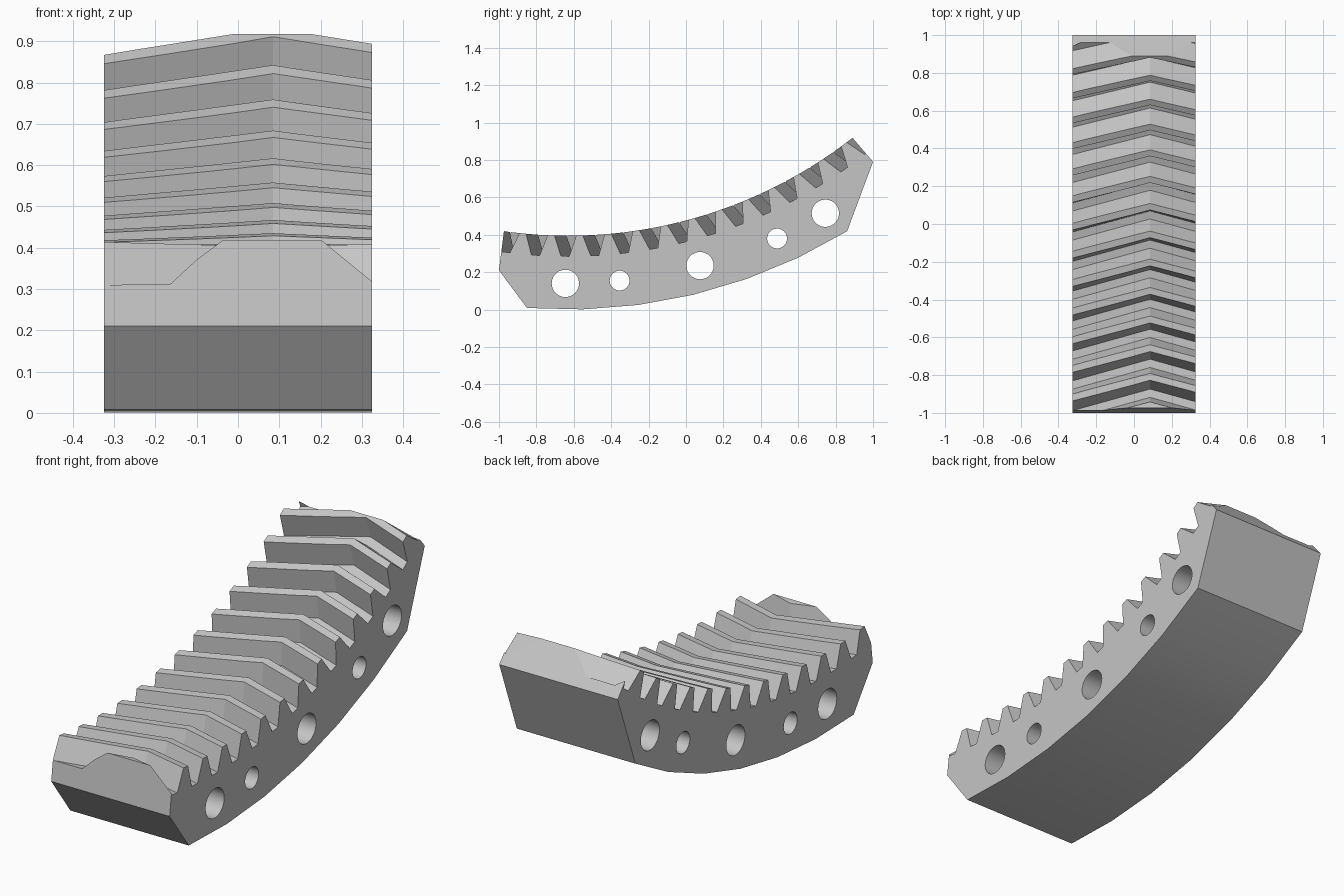
import bpy, bmesh, math

cube = bpy.data.objects.get("Cube")
if cube:
    bpy.data.objects.remove(cube, do_unlink=True)

# Ring geometry in the YZ plane
YC, ZC = -0.63, 2.865                          # ring axis
R_TIP, R_ROOT, R_OUTER = 2.47, 2.58, 2.865
HALF_W, APEX_X = 0.325, 0.085                  # half width, herringbone crest
PITCH, FIRST_TOOTH = 0.0615, 0.0505            # radians
HELIX = math.tan(math.radians(15)) / R_TIP     # twist per unit of width

grey = bpy.data.materials.new("light_grey")
grey.use_nodes = True
COLOUR = (0.56, 0.56, 0.56, 1)
grey.diffuse_color = COLOUR
grey.node_tree.nodes["Principled BSDF"].inputs["Base Color"].default_value = COLOUR


def ring(r, a):
    """Point on the ring at radius r and angle a from straight down."""
    return YC + r * math.sin(a), ZC - r * math.cos(a)


def loft(bm, sections):
    """Join matching closed sections [(x, [(y, z), ...]), ...] into a solid."""
    rows = [[bm.verts.new((x, y, z)) for y, z in pts] for x, pts in sections]
    n = len(rows[0])
    for a, b in zip(rows, rows[1:]):
        for i in range(n):
            j = (i + 1) % n
            bm.faces.new((a[i], a[j], b[j], b[i]))
    bm.faces.new(rows[0])
    bm.faces.new(rows[-1])


def finish(bm, name):
    bmesh.ops.recalc_face_normals(bm, faces=bm.faces)
    mesh = bpy.data.meshes.new(name)
    bm.to_mesh(mesh)
    bm.free()
    mesh.materials.append(grey)
    obj = bpy.data.objects.new(name, mesh)
    bpy.context.collection.objects.link(obj)
    return obj


# Segment blank: faceted outer rim, two-plane ends, smooth tooth-tip arc
outline = [ring(R_OUTER, -0.077 + 0.1041 * i) for i in range(7)]
outline += [(1.0, 0.79)]
outline += [ring(R_TIP, 0.663 - (0.663 + 0.1395) * i / 48) for i in range(49)]
outline += [(-1.0, 0.21)]
bm = bmesh.new()
loft(bm, [(-HALF_W, outline), (HALF_W, outline)])
gear = finish(bm, "rack_segment")

# Herringbone tooth gaps
gap_tip = PITCH * R_TIP / 2 - 0.018
gap_root = 0.022
over = 0.03
gap_top = gap_tip + (gap_tip - gap_root) * over / (R_ROOT - R_TIP)


def gap_section(x, centre):
    a = centre - HELIX * abs(x - APEX_X)
    corners = [(R_TIP - over, -gap_top), (R_ROOT, -gap_root),
               (R_ROOT, gap_root), (R_TIP - over, gap_top)]
    return x, [ring(r, a + w / r) for r, w in corners]


bm = bmesh.new()
for k in range(-5, 12):
    centre = FIRST_TOOTH + PITCH * (k + 0.5)
    loft(bm, [gap_section(x, centre) for x in (-HALF_W - 0.02, APEX_X, HALF_W + 0.02)])
gaps = finish(bm, "tooth_gap_cutter")

# Through holes, alternating large and small
bm = bmesh.new()
for y, z, r in [(-0.645, 0.14, 0.073), (-0.355, 0.155, 0.053), (0.075, 0.235, 0.073),
                (0.487, 0.38, 0.053), (0.745, 0.515, 0.073)]:
    circle = [(y + r * math.cos(t * math.tau / 40), z + r * math.sin(t * math.tau / 40))
              for t in range(40)]
    loft(bm, [(-HALF_W - 0.05, circle), (HALF_W + 0.05, circle)])
holes = finish(bm, "hole_cutter")

# Cut, then discard the cutters
bpy.ops.object.select_all(action='DESELECT')
bpy.context.view_layer.objects.active = gear
gear.select_set(True)
for cutter in (gaps, holes):
    cutter.hide_render = True
    mod = gear.modifiers.new("cut", 'BOOLEAN')
    mod.operation = 'DIFFERENCE'
    mod.solver = 'EXACT'
    mod.object = cutter
    bpy.ops.object.modifier_apply(modifier=mod.name)
    bpy.data.objects.remove(cutter, do_unlink=True)

# Keep tooth edges and the herringbone crest crisp, holes smooth
bpy.ops.object.shade_smooth_by_angle(angle=math.radians(20))
